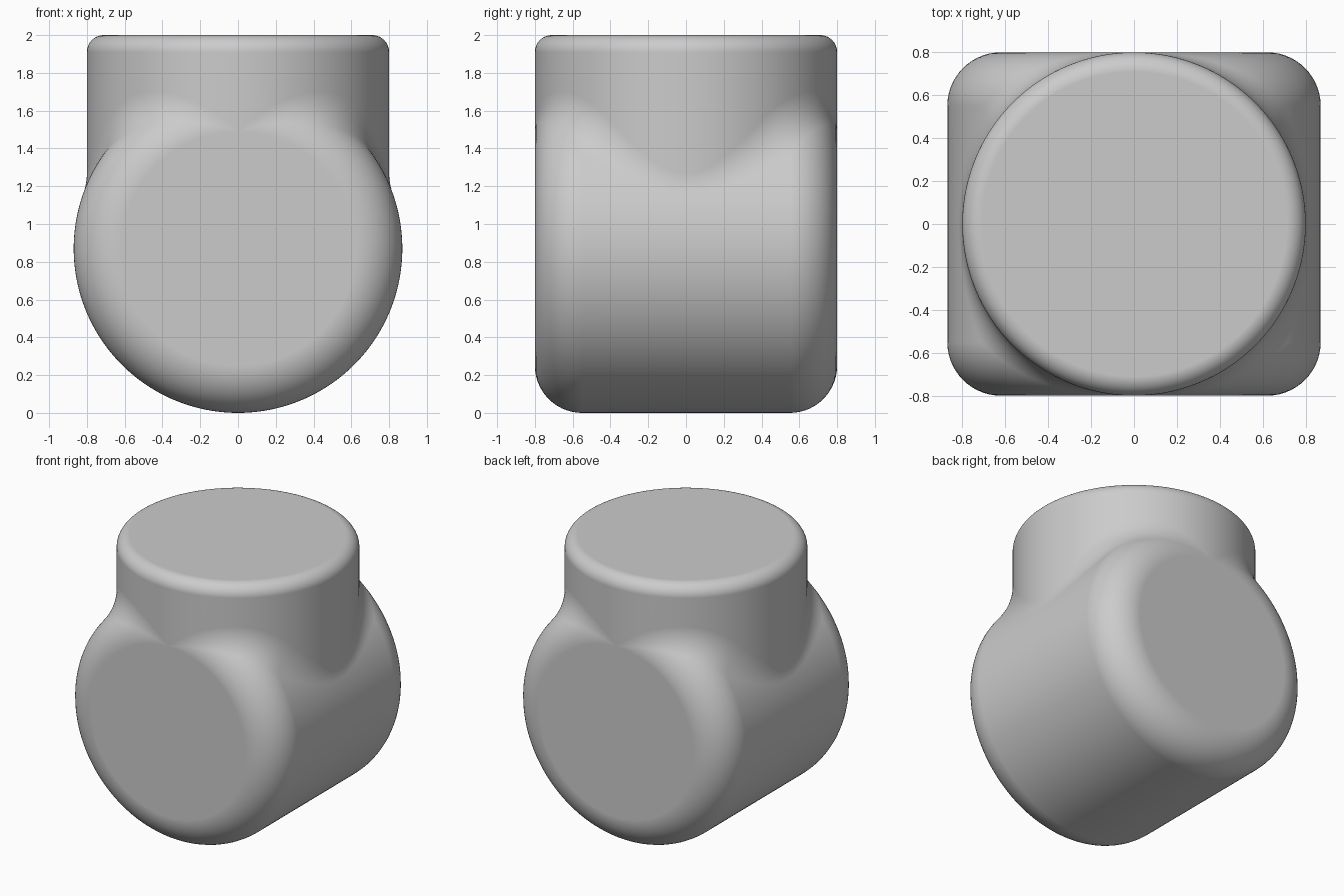
import bpy
import bmesh
from math import sin, cos, pi, sqrt
from mathutils import Vector

default_cube = bpy.data.objects.get("Cube")
if default_cube:
    bpy.data.objects.remove(default_cube, do_unlink=True)

SEGMENTS = 192
STEPS = 14
BODY_R, BODY_HALF, BODY_ROUND = 0.87, 0.8, 0.25   # horizontal drum
NECK_R, NECK_TOP, NECK_ROUND = 0.8, 2.0, 0.09     # upright stub
BLEND_R = 0.3                                     # fillet between them
CORE_R, CORE_HALF = BODY_R - BODY_ROUND, BODY_HALF - BODY_ROUND

grey = bpy.data.materials.new("plain grey")
grey.use_nodes = True
colour = (0.6, 0.6, 0.6, 1)
grey.diffuse_color = colour
grey.node_tree.nodes["Principled BSDF"].inputs["Base Color"].default_value = colour


def skin_rings(name, rings, cap_start, cap_end):
    """Join closed rings of points into one smooth object."""
    bm = bmesh.new()
    loops = [[bm.verts.new(p) for p in ring] for ring in rings]
    for a, b in zip(loops, loops[1:]):
        for i in range(SEGMENTS):
            j = (i + 1) % SEGMENTS
            bm.faces.new((a[i], a[j], b[j], b[i]))
    if cap_start:
        bm.faces.new(loops[0])
    if cap_end:
        bm.faces.new(loops[-1])
    bmesh.ops.remove_doubles(bm, verts=bm.verts, dist=0.0001)
    bmesh.ops.recalc_face_normals(bm, faces=bm.faces)
    mesh = bpy.data.meshes.new(name)
    bm.to_mesh(mesh)
    bm.free()
    mesh.materials.append(grey)
    obj = bpy.data.objects.new(name, mesh)
    bpy.context.collection.objects.link(obj)
    bpy.ops.object.select_all(action='DESELECT')
    obj.select_set(True)
    bpy.context.view_layer.objects.active = obj
    bpy.ops.object.shade_smooth_by_angle()
    obj.modifiers.new("clean flats", 'WEIGHTED_NORMAL').keep_sharp = True
    return obj


def core_point(p):
    """Nearest point on the drum's inner core, before rounding."""
    x, z = p.x, p.z - BODY_R
    r = sqrt(x * x + z * z)
    k = min(1, CORE_R / r)
    y = max(-CORE_HALF, min(CORE_HALF, p.y))
    return Vector((x * k, y, BODY_R + z * k))


def blend_centre(angle):
    """Centre of a ball that touches both the drum and the neck."""
    r = NECK_R + BLEND_R
    low, high = BODY_R, 3.0
    for _ in range(40):
        mid = (low + high) / 2
        p = Vector((r * cos(angle), r * sin(angle), mid))
        if (p - core_point(p)).length <= BODY_ROUND + BLEND_R + 1e-7:
            low = mid
        else:
            high = mid
    return Vector((r * cos(angle), r * sin(angle), low))


angles = [2 * pi * i / SEGMENTS for i in range(SEGMENTS)]
quarter = [pi / 2 * i / STEPS for i in range(STEPS + 1)]

# Drum: rounded rim at both ends
front = [(CORE_R + BODY_ROUND * sin(t), -CORE_HALF - BODY_ROUND * cos(t))
         for t in quarter]
profile = front + [(r, -y) for r, y in reversed(front)]
skin_rings("drum_body", [[(r * cos(a), y, BODY_R + r * sin(a)) for a in angles]
                         for r, y in profile], True, True)

# Neck: rounded top, straight wall, then a flare rolled onto the drum
rings = []
for t in quarter:
    r = NECK_R - NECK_ROUND + NECK_ROUND * sin(t)
    z = NECK_TOP - NECK_ROUND + NECK_ROUND * cos(t)
    rings.append([Vector((r * cos(a), r * sin(a), z)) for a in angles])
flare = []
for a in angles:
    centre = blend_centre(a)
    inward = Vector((-cos(a), -sin(a), 0))
    toward_drum = (core_point(centre) - centre).normalized()
    column = []
    for i in range(STEPS + 1):
        direction = inward.lerp(toward_drum, i / STEPS).normalized()
        column.append(centre + direction * BLEND_R)
    flare.append(column)
rings += [[column[i] for column in flare] for i in range(STEPS + 1)]
skin_rings("neck", rings, True, False)
